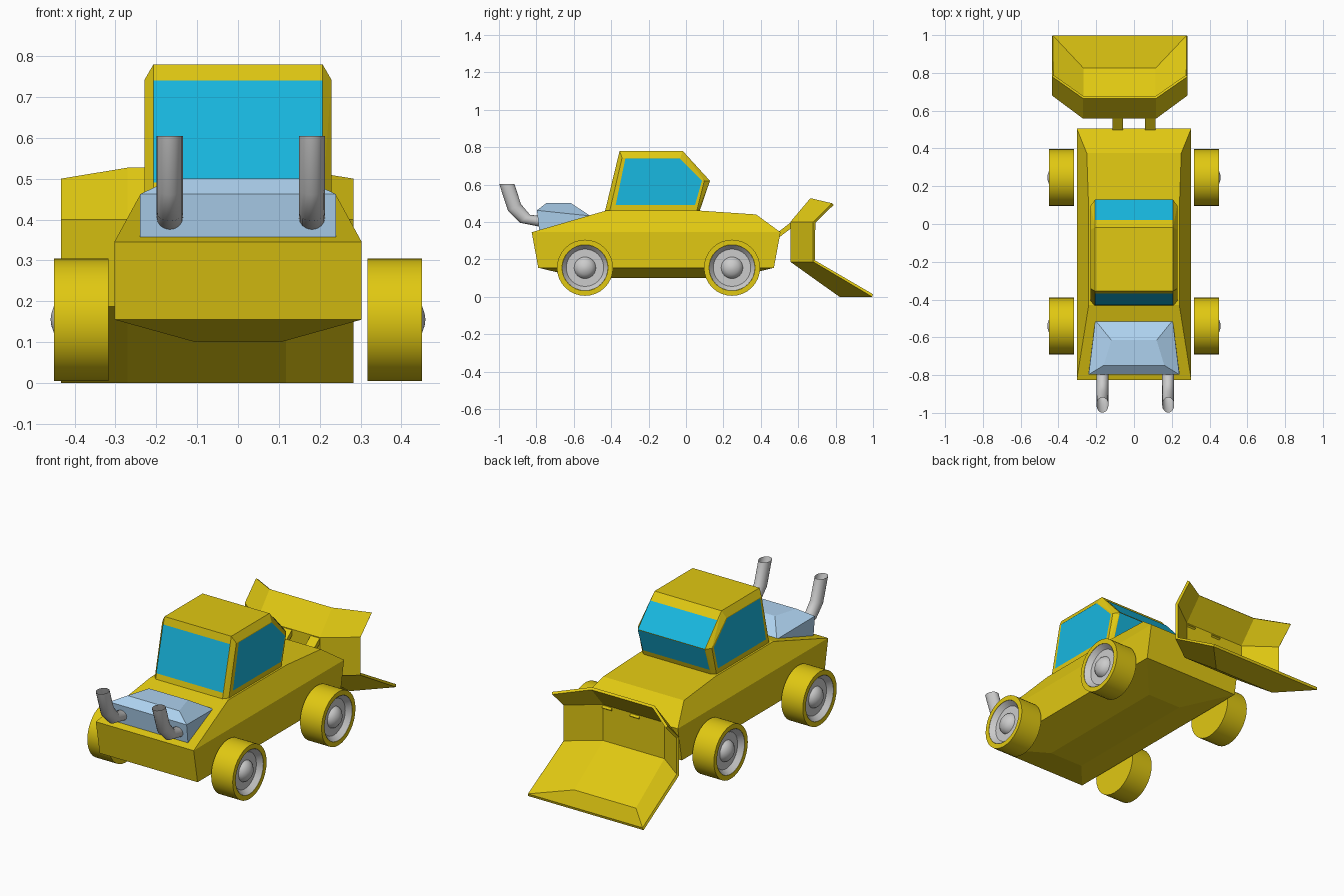
import bpy, bmesh, math
from mathutils import Vector

if "Cube" in bpy.data.objects:
    bpy.data.objects.remove(bpy.data.objects["Cube"])


def material(name, rgb):
    m = bpy.data.materials.new(name)
    m.diffuse_color = (*rgb, 1)
    m.use_nodes = True
    m.node_tree.nodes["Principled BSDF"].inputs["Base Color"].default_value = m.diffuse_color
    return m


YELLOW = material("yellow_paint", (0.75, 0.58, 0.006))
GLASS = material("blue_glass", (0.009, 0.48, 0.75))
PALE = material("pale_blue", (0.42, 0.64, 0.86))


def finish(bm, name, mat=None, smooth=None, recalc=True):
    if recalc:
        bmesh.ops.recalc_face_normals(bm, faces=bm.faces[:])
    me = bpy.data.meshes.new(name)
    bm.to_mesh(me)
    bm.free()
    ob = bpy.data.objects.new(name, me)
    bpy.context.collection.objects.link(ob)
    if mat:
        me.materials.append(mat)
    if smooth:
        bpy.ops.object.select_all(action='DESELECT')
        ob.select_set(True)
        bpy.context.view_layer.objects.active = ob
        bpy.ops.object.shade_smooth_by_angle(angle=math.radians(smooth))
    return ob


def hull(name, half_points, mat):
    """Faceted convex block from points of its right half, mirrored in x."""
    bm = bmesh.new()
    for x, y, z in half_points:
        bm.verts.new((x, y, z))
        bm.verts.new((-x, y, z))
    r = bmesh.ops.convex_hull(bm, input=bm.verts[:])
    junk = [v for v in r["geom_interior"] if isinstance(v, bmesh.types.BMVert)]
    bmesh.ops.delete(bm, geom=junk, context='VERTS')
    bmesh.ops.dissolve_limit(bm, angle_limit=0.02, verts=bm.verts[:], edges=bm.edges[:])
    return finish(bm, name, mat)


def panel(name, points, mat, outward):
    """Flat pane lifted slightly off the surface."""
    bm = bmesh.new()
    out = Vector(outward).normalized()
    f = bm.faces.new([bm.verts.new(Vector(p) + out * 0.003) for p in points])
    f.normal_update()
    if f.normal.dot(out) < 0:
        f.normal_flip()
    return finish(bm, name, mat, recalc=False)


def lathe(name, profile, side, y, z, mat=None):
    """Turn a (radius, x) profile about the x axis."""
    bm = bmesh.new()
    vs = [bm.verts.new((side * x, y, z + r)) for r, x in profile]
    es = [bm.edges.new(p) for p in zip(vs, vs[1:])]
    bmesh.ops.spin(bm, geom=vs + es, cent=(0, y, z), axis=(1, 0, 0),
                   angle=math.tau, steps=32, use_duplicate=False)
    bmesh.ops.remove_doubles(bm, verts=bm.verts[:], dist=1e-4)
    return finish(bm, name, mat, smooth=35)


# Body: belly, walls and sloping deck
hull("body", [(0.105, -0.56, 0.10), (0.105, 0.25, 0.10),
              (0.303, -0.79, 0.155), (0.303, 0.47, 0.155),
              (0.303, -0.825, 0.345), (0.303, 0.505, 0.345),
              (0.24, -0.43, 0.46), (0.24, 0.08, 0.46), (0.25, 0.375, 0.44)], YELLOW)

# Cabin with bevelled side frames
middle = [(-0.435, 0.45), (-0.355, 0.78), (-0.018, 0.78), (0.128, 0.62), (0.07, 0.45)]
sides = [(-0.41, 0.45), (-0.342, 0.742), (-0.03, 0.742), (0.098, 0.62), (0.055, 0.45)]
hull("cabin", [(0.207, *p) for p in middle] + [(0.229, *p) for p in sides], YELLOW)

# Windows
pane = [(-0.376, 0.49), (-0.324, 0.74), (-0.033, 0.74), (0.085, 0.62), (0.048, 0.49)]
for s, tag in ((-1, "left"), (1, "right")):
    panel("side_window_" + tag, [(s * 0.229, *p) for p in pane], GLASS, (s, 0, 0))


def cross_window(name, a, b):
    """Pane across the cabin between two (y, z) points of the profile."""
    d = Vector((0, b[0] - a[0], b[1] - a[1]))
    panel(name, [(-0.207, *a), (0.207, *a), (0.207, *b), (-0.207, *b)],
          GLASS, (0, -d.z, d.y))


cross_window("rear_window", (-0.4253, 0.49), (-0.3647, 0.74))
cross_window("windscreen_upper", (0.0185, 0.74), (0.128, 0.62))
cross_window("windscreen_lower", (0.128, 0.62), (0.0836, 0.49))

# Engine cover
hull("engine_cover", [(0.24, -0.785, 0.355), (0.24, -0.797, 0.462),
                      (0.16, -0.748, 0.50), (0.12, -0.615, 0.50),
                      (0.205, -0.51, 0.432), (0.205, -0.51, 0.40)], PALE)

# Exhaust pipes: outer and inner bend points, swept as rings
bends = [((-0.999, 0.604), (-0.918, 0.604)), ((-0.952, 0.46), (-0.882, 0.495)),
         ((-0.888, 0.396), (-0.834, 0.438)), ((-0.76, 0.37), (-0.76, 0.43))]
for cx, tag in ((-0.167, "left"), (0.181, "right")):
    bm = bmesh.new()
    rings = []
    for o, i in bends:
        o, i = Vector(o), Vector(i)
        ring = []
        for k in range(16):
            t = math.tau * k / 16
            c = (o + i) / 2 + (i - o) / 2 * math.cos(t)
            ring.append(bm.verts.new((cx + 0.032 * math.sin(t), c.x, c.y)))
        rings.append(ring)
    for a, b in zip(rings, rings[1:]):
        for k in range(16):
            n = (k + 1) % 16
            bm.faces.new((a[k], a[n], b[n], b[k]))
    finish(bm, "exhaust_pipe_" + tag, smooth=50)

# Wheels
tyre = [(0, 0.317), (0.15, 0.317), (0.15, 0.45), (0.123, 0.45), (0.123, 0.39), (0, 0.39)]
hub = [(0, 0.40), (0.1225, 0.40), (0.1225, 0.449), (0.10, 0.422), (0.058, 0.422),
       (0.052, 0.436), (0.035, 0.45), (0.015, 0.457), (0, 0.459)]
for y, end in ((-0.54, "rear"), (0.246, "front")):
    for s, tag in ((-1, "left"), (1, "right")):
        lathe(f"wheel_{end}_{tag}", tyre, s, y, 0.155, YELLOW)
        lathe(f"hub_{end}_{tag}", hub, s, y, 0.155)

# Bucket: central section, forward-angled wings and a flat lip
centre = [(0.665, 0.527), (0.558, 0.40), (0.558, 0.187), (0.82, 0.0)]
wing = [(0.78, 0.50), (0.68, 0.40), (0.68, 0.187), (0.995, 0.0)]
bm = bmesh.new()
grid = [[bm.verts.new(v) for v in ((-0.434, *w), (-0.27, *c), (0.117, *c), (0.283, *w))]
        for c, w in zip(centre, wing)]
for a, b in zip(grid, grid[1:]):
    for k in range(3):
        bm.faces.new((a[k], a[k + 1], b[k + 1], b[k]))
bm.faces.new(grid[3])
bucket = finish(bm, "bucket", YELLOW, recalc=False)
solid = bucket.modifiers.new("thickness", 'SOLIDIFY')
solid.thickness = 0.015
solid.offset = 1

# Lifting arms
for x, tag in ((-0.085, "left"), (0.087, "right")):
    hull_pts = []
    bm = bmesh.new()
    bmesh.ops.create_cube(bm, size=1)
    a, b = Vector((x, 0.44, 0.29)), Vector((x, 0.572, 0.39))
    bmesh.ops.scale(bm, vec=(0.056, (b - a).length, 0.026), verts=bm.verts[:])
    arm = finish(bm, "lifting_arm_" + tag, YELLOW)
    arm.location = (a + b) / 2
    arm.rotation_euler.x = math.atan2(b.z - a.z, b.y - a.y)
